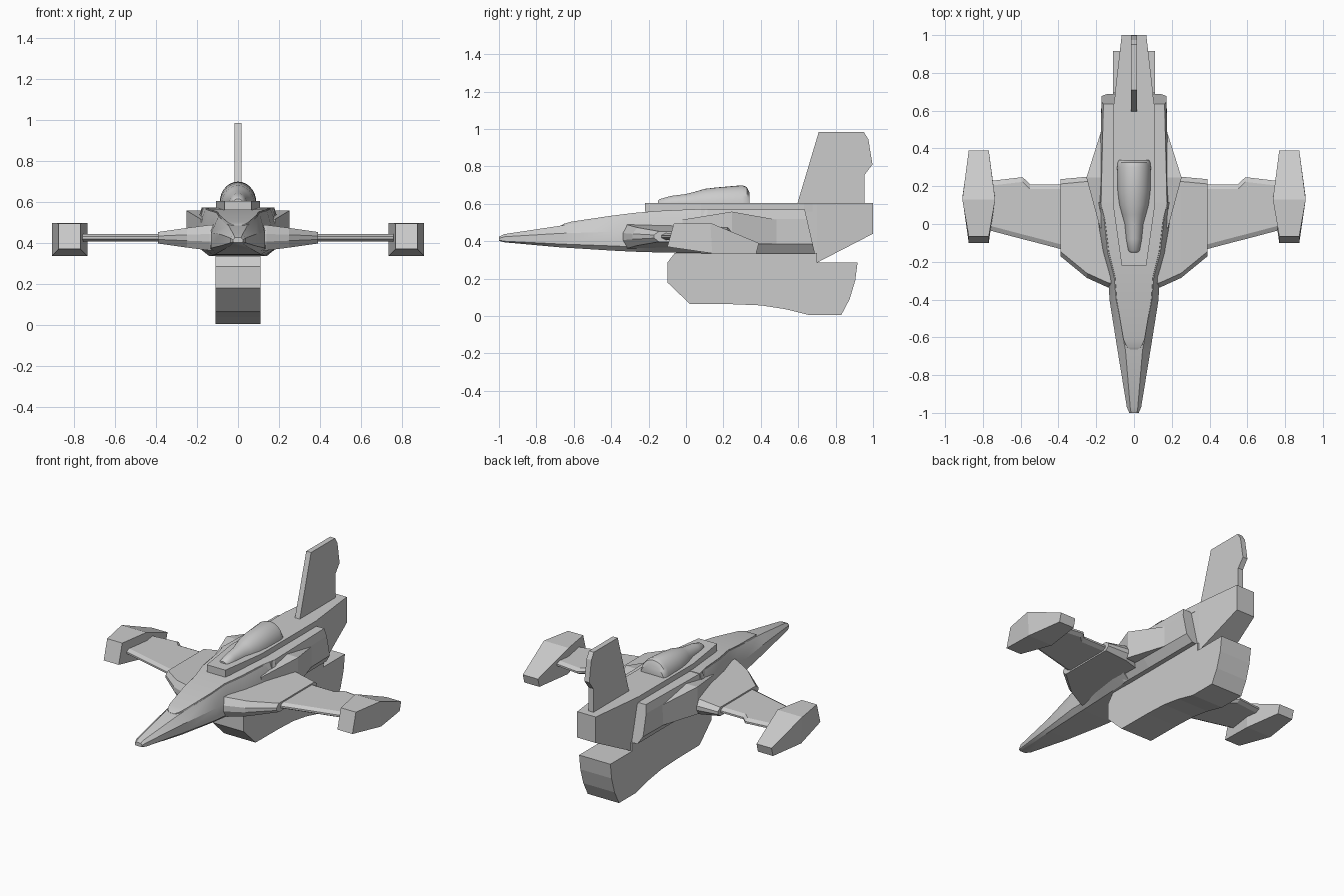
import bpy, bmesh, math

if "Cube" in bpy.data.objects:
    bpy.data.objects.remove(bpy.data.objects["Cube"])


def loft(name, rings, smooth=None):
    """Skin equal-length rings of points and cap both ends."""
    bm = bmesh.new()
    rows = [[bm.verts.new(p) for p in r] for r in rings]
    n = len(rows[0])
    for a, b in zip(rows, rows[1:]):
        for i in range(n):
            j = (i + 1) % n
            bm.faces.new((a[i], a[j], b[j], b[i]))
    bm.faces.new(rows[0])
    bm.faces.new(rows[-1])
    bmesh.ops.recalc_face_normals(bm, faces=bm.faces)
    mesh = bpy.data.meshes.new(name)
    bm.to_mesh(mesh)
    bm.free()
    ob = bpy.data.objects.new(name, mesh)
    bpy.context.collection.objects.link(ob)
    if smooth:
        bpy.ops.object.select_all(action='DESELECT')
        ob.select_set(True)
        bpy.context.view_layer.objects.active = ob
        bpy.ops.object.shade_smooth_by_angle(angle=math.radians(smooth))
    return ob


def slab(name, profile, half):
    """Side profile (y, z) extruded across x."""
    return loft(name, [[(x, y, z) for y, z in profile] for x in (-half, half)])


def mirrored(pts):
    """Right half outline (x, z), closed across x = 0."""
    return pts + [(-x, z) for x, z in reversed(pts)]


# Fuselage: y, bottom half width, bottom z, side half width, low/high side z, deck half width, top z
hull = [
    (-1.0, .018, .402, .025, .405, .415, .016, .425),
    (-.97, .025, .394, .038, .400, .424, .020, .438),
    (-.67, .070, .367, .087, .385, .442, .045, .483),
    (-.40, .100, .350, .130, .375, .450, .095, .530),
    (-.28, .110, .344, .135, .370, .460, .105, .547),
    (-.15, .120, .340, .165, .370, .475, .140, .558),
    (.02, .130, .337, .190, .375, .485, .158, .565),
    (.12, .140, .335, .195, .380, .490, .165, .570),
]
loft("fuselage", [[(x, y, z) for x, z in mirrored(
    [(bw, bz), (sw, lo), (sw, hi), (dw, tz)])]
    for y, bw, bz, sw, lo, hi, dw, tz in hull], 25)

# Raised cockpit deck with a rounded front edge
deck = [(-.665, .020, .462, .485), (-.65, .042, .462, .494), (-.61, .060, .47, .505),
        (-.40, .098, .51, .536), (-.28, .107, .52, .551), (-.15, .142, .53, .562),
        (.02, .165, .53, .570), (.115, .190, .53, .573)]
loft("cockpit_deck", [[(x, y, z) for x, z in mirrored([(w, lo), (w * .93, hi)])]
                      for y, w, lo, hi in deck], 25)

# Rear body with a slanted back face
loft("rear_body", [
    [(x, y + (.57 - z) * lean, z) for x, z in mirrored(
        [(.14, .335), (w, .385), (w, .52), (w - .01, .57)])]
    for y, w, lean in ((.08, .185, 0), (.30, .180, 0), (.635, .172, .23))])

# Spine plate, then the tail boom behind it
spine = [(-.22, .065), (.08, .108), (.63, .108), (.70, .098)]
loft("spine_plate", [[(-w, y, .56), (w, y, .56), (w, y, .605), (-w, y, .605)]
                     for y, w in spine])
loft("tail_boom", [[(-w, y, lo), (w, y, lo), (w, y, .605), (-w, y, .605)]
                   for y, w, lo in ((.55, .108, .285), (.70, .100, .285), (1.0, .065, .44))])

# Dorsal canopy: half-round sections (y, half width, crown z)
canopy = [(-.150, .022, .615), (-.14, .032, .625), (-.08, .042, .642), (0, .050, .652),
          (.05, .064, .665), (.10, .078, .680), (.17, .087, .688), (.30, .090, .699),
          (.325, .088, .690), (.34, .080, .660)]
loft("dorsal_canopy", [[(w * math.cos(math.pi * i / 14), y,
                         .595 + (top - .595) * math.sin(math.pi * i / 14))
                        for i in range(15)] for y, w, top in canopy], 35)

# Tail fin
slab("tail_fin", [(.595, .60), (.71, .985), (.95, .985), (.975, .945), (.997, .81),
                  (.955, .755), (.955, .60)], .017)

# Belly pod
slab("belly_pod", [(-.10, .285), (-.06, .337), (.70, .337), (.70, .285), (.917, .285),
                   (.905, .19), (.875, .09), (.83, .005), (.66, .005), (.53, .037),
                   (.40, .057), (.25, .063), (.02, .065), (-.10, .18)], .11)


def wing(name, side, sections):
    """Sections: x, leading y, trailing y, half thickness."""
    rings = []
    for x, f, b, t in sections:
        half = [(f, .3 * t), (f + .025, t), (b - .025, t), (b, .3 * t)]
        pts = half + [(y, -z) for y, z in reversed(half)]
        rings.append([(side * x, y, .425 + z) for y, z in pts])
    return loft(name, rings)


for side, tag in ((1, "right"), (-1, "left")):
    # Thick wing root and thin outer wing with stepped trailing edge
    wing("wing_root_" + tag, side, [(.10, -.345, .22, .065), (.14, -.335, .23, .062),
                                    (.25, -.285, .25, .048), (.39, -.17, .237, .028)])
    wing("outer_wing_" + tag, side, [(.36, -.14, .21, .019), (.55, -.09, .21, .019),
                                     (.59, -.08, .248, .019), (.76, -.035, .228, .019)])
    # Wing tip pod, widest at its middle crease
    cx = .822 * side
    pod = [((-.10, .37), (-.065, .495), .053), ((.14, .335), (.13, .498), .087),
           ((.375, .335), (.39, .39), .053)]
    loft("tip_pod_" + tag, [[(cx - w, *lo), (cx + w, *lo), (cx + w, *hi), (cx - w, *hi)]
                            for lo, hi, w in pod])
    # Side nacelle blended along the body
    nac = [(-.02, .180, .42, .515), (.245, .252, .385, .558), (.485, .176, .385, .515)]
    loft("side_nacelle_" + tag, [[(side * .12, y, lo), (side * w, y, lo),
                                  (side * w, y, hi), (side * .12, y, hi)]
                                 for y, w, lo, hi in nac])
